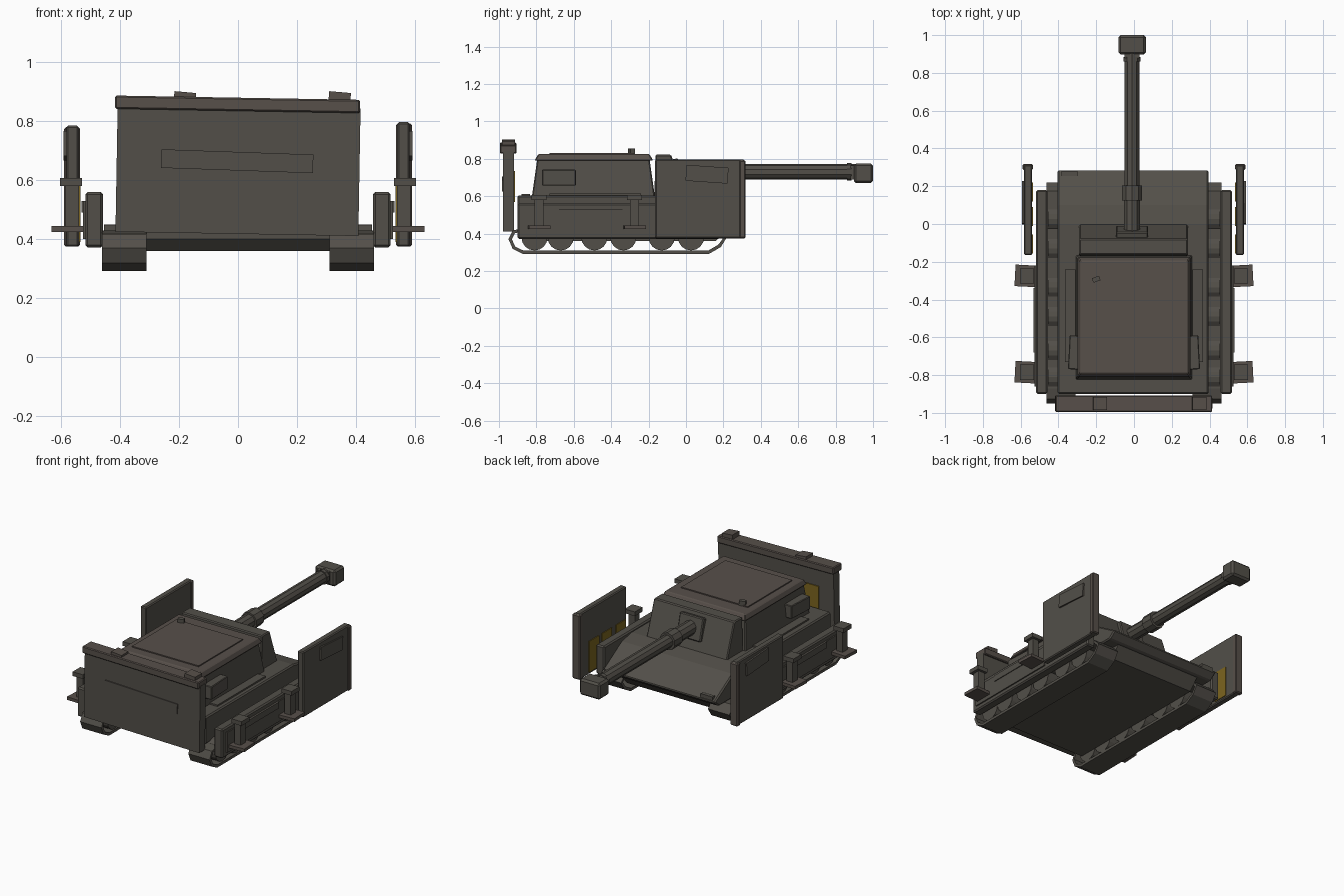
import bpy, bmesh, math
from mathutils import Matrix, Vector

if "Cube" in bpy.data.objects:
    bpy.data.objects.remove(bpy.data.objects["Cube"], do_unlink=True)


def material(name, rgb):
    m = bpy.data.materials.new(name)
    m.use_nodes = True
    m.diffuse_color = (*rgb, 1)
    m.node_tree.nodes["Principled BSDF"].inputs["Base Color"].default_value = (*rgb, 1)
    return m


GREY = material("olive grey steel", (0.085, 0.078, 0.066))
BROWN = material("brown grey steel", (0.095, 0.079, 0.068))
YELLOW = material("dark yellow", (0.20, 0.13, 0.014))


def finish(name, bm, mat, bevel=0.0):
    bmesh.ops.recalc_face_normals(bm, faces=bm.faces)
    mesh = bpy.data.meshes.new(name)
    bm.to_mesh(mesh)
    bm.free()
    mesh.materials.append(mat)
    ob = bpy.data.objects.new(name, mesh)
    bpy.context.collection.objects.link(ob)
    if bevel:
        b = ob.modifiers.new("edge bevel", 'BEVEL')
        b.width = bevel
        b.segments = 1
    return ob


def frustum(name, low, high, mat, bevel=0.0):
    """Solid between two level rectangles (x0, x1, y0, y1, z)."""
    bm = bmesh.new()
    for x0, x1, y0, y1, z in (low, high):
        for x, y in ((x0, y0), (x1, y0), (x1, y1), (x0, y1)):
            bm.verts.new((x, y, z))
    v = list(bm.verts)
    bm.faces.new(v[3::-1])
    bm.faces.new(v[4:])
    for i in range(4):
        j = (i + 1) % 4
        bm.faces.new((v[i], v[j], v[j + 4], v[i + 4]))
    return finish(name, bm, mat, bevel)


def box(name, x, y, z, mat=GREY, bevel=0.0, tilt=None):
    ob = frustum(name, (*x, *y, z[0]), (*x, *y, z[1]), mat, bevel)
    if tilt:  # axis and degrees, about the box centre
        c = Vector((sum(x) / 2, sum(y) / 2, sum(z) / 2))
        ob.data.transform(Matrix.Translation(c) @ Matrix.Rotation(math.radians(tilt[1]), 4, tilt[0])
                          @ Matrix.Translation(-c))
    return ob


def prism(name, x, profile, mat, bevel=0.0):
    """Side profile of (y, z) points, extruded across x."""
    bm = bmesh.new()
    face = bm.faces.new([bm.verts.new((x[0], y, z)) for y, z in profile])
    new = bmesh.ops.extrude_face_region(bm, geom=[face])["geom"]
    bmesh.ops.translate(bm, vec=(x[1] - x[0], 0, 0), verts=[g for g in new if isinstance(g, bmesh.types.BMVert)])
    return finish(name, bm, mat, bevel)


def cylinder(name, centre, radius, length, axis, sides, mat=GREY):
    bm = bmesh.new()
    turn = Matrix.Rotation(math.pi / 2, 4, 'Y' if axis == 'X' else 'X')
    bmesh.ops.create_cone(bm, cap_ends=True, segments=sides, radius1=radius, radius2=radius, depth=length,
                          matrix=Matrix.Translation(centre) @ turn)
    return finish(name, bm, mat)


def span(side, a, b):
    return tuple(sorted((side * a, side * b)))


# Hull: belly tub and upper body with sloped nose
prism("belly", (-0.31, 0.31), [(-0.90, 0.40), (-0.86, 0.36), (0.16, 0.36), (0.24, 0.45), (-0.90, 0.45)], GREY)
prism("hull", (-0.405, 0.395), [(-0.90, 0.43), (0.24, 0.43), (0.29, 0.47), (0.10, 0.585), (0.0, 0.605), (-0.90, 0.605)],
      GREY, 0.008)
box("rear_deck_plate", (-0.22, 0.20), (-0.88, -0.835), (0.60, 0.612))
box("nose_latch", (-0.385, -0.30), (0.255, 0.28), (0.475, 0.50))

# Turret: sloped body, roof, hatch plate and gun wedge
frustum("turret_body", (-0.31, 0.31, -0.825, -0.165, 0.59), (-0.285, 0.285, -0.795, -0.195, 0.80), GREY, 0.006)
frustum("turret_roof", (-0.30, 0.30, -0.81, -0.175, 0.79), (-0.285, 0.285, -0.79, -0.195, 0.825), BROWN, 0.005)
box("hatch_plate", (-0.245, 0.23), (-0.73, -0.28), (0.824, 0.832), BROWN)
prism("turret_front", (-0.29, 0.285), [(-0.17, 0.58), (0.005, 0.58), (-0.08, 0.822), (-0.163, 0.822)], GREY, 0.006)
box("roof_sight", (-0.22, -0.18), (-0.305, -0.28), (0.82, 0.855), tilt=('Z', 20))

# Gun
GX, GZ = -0.01, 0.73
box("gun_mount", (GX - 0.085, GX + 0.085), (-0.075, -0.025), (0.655, 0.80), bevel=0.006, tilt=('X', 14))
for part, y0, y1, r in (("barrel", -0.05, 0.91, 0.041), ("barrel_sleeve", -0.04, 0.14, 0.045),
                        ("barrel_collar", 0.125, 0.205, 0.056), ("barrel_tip_ring", 0.86, 0.885, 0.047)):
    cylinder(part, (GX, (y0 + y1) / 2, GZ), r, y1 - y0, 'Y', 10)
box("muzzle_block", (-0.083, 0.063), (0.897, 1.0), (0.67, 0.775), bevel=0.012)
box("muzzle_cap", (-0.05, 0.03), (0.88, 0.90), (0.69, 0.765))

# Rear shield with top rail, slot plate and knobs
LEAN = ('Y', 1.0)
box("rear_shield", (-0.412, 0.412), (-0.978, -0.92), (0.418, 0.85), tilt=LEAN)
box("shield_rail", (-0.417, 0.414), (-0.995, -0.907), (0.835, 0.88), BROWN, 0.005, LEAN)
box("shield_slot_plate", (-0.26, 0.255), (-0.984, -0.977), (0.633, 0.696), tilt=('Y', 2))
for i, x in enumerate((-0.18, 0.345)):
    box(f"rail_knob_{i}", (x - 0.037, x + 0.037), (-0.985, -0.915), (0.865, 0.899), BROWN, tilt=('Y', 5))

for s, label in ((1, "left"), (-1, "right")):
    # Running gear: track ribbon and wheels
    path = [(-0.87, 0.30), (-0.92, 0.325), (-0.94, 0.37), (-0.92, 0.41), (-0.87, 0.42),
            (0.17, 0.42), (0.21, 0.38), (0.18, 0.335), (0.12, 0.30)]
    bm = bmesh.new()
    rows = [[bm.verts.new((s * x, y, z)) for x in (0.31, 0.462)] for y, z in path]
    for a, b in zip(rows, rows[1:] + rows[:1]):
        bm.faces.new((a[0], a[1], b[1], b[0]))
    track = finish(f"{label}_track", bm, GREY)
    solid = track.modifiers.new("track thickness", 'SOLIDIFY')
    solid.thickness, solid.offset = 0.018, 0
    for i, y in enumerate((-0.81, -0.67, -0.49, -0.335, -0.13, 0.027)):
        cylinder(f"{label}_wheel_{i}", (s * 0.385, y, 0.38), 0.07, 0.14, 'X', 16)

    # Side skirt with raised plates
    box(f"{label}_skirt", span(s, 0.458, 0.518), (-0.90, 0.18), (0.372, 0.56), bevel=0.008)
    box(f"{label}_skirt_plate", span(s, 0.515, 0.526), (-0.86, -0.22), (0.40, 0.53))
    box(f"{label}_skirt_bar", span(s, 0.523, 0.531), (-0.68, -0.34), (0.49, 0.53))

    # Deck strip and turret bin
    box(f"{label}_deck_strip", span(s, 0.31, 0.365), (-0.73, -0.24), (0.60, 0.615))
    box(f"{label}_turret_bin", span(s, 0.285, 0.345), (-0.77, -0.59), (0.657, 0.742), bevel=0.004, tilt=('Z', s * 3))

    # Foot brackets: arm, foot, post and head
    for i, y in enumerate((-0.785, -0.275)):
        box(f"{label}_bracket_foot_{i}", span(s, 0.505, 0.63), (y - 0.057, y + 0.057), (0.424, 0.444), BROWN,
            tilt=('Z', s * 3))
        box(f"{label}_bracket_post_{i}", span(s, 0.54, 0.585), (y - 0.024, y + 0.024), (0.44, 0.585))
        box(f"{label}_bracket_head_{i}", span(s, 0.53, 0.603), (y - 0.04, y + 0.04), (0.58, 0.607))

    # Tall side shield with edge bar, sight plate and painted inner patches
    top = 0.797 if s > 0 else 0.785
    box(f"{label}_shield", span(s, 0.54, 0.582), (-0.165, 0.312), (0.375, top), bevel=0.006)
    box(f"{label}_shield_edge", span(s, 0.536, 0.59), (0.285, 0.318), (0.375, top - 0.005), BROWN, 0.006)
    box(f"{label}_shield_plate", span(s, 0.58, 0.592), (0.0, 0.225), (0.675, 0.76), tilt=('X', -4))
    for i, y in enumerate((0.12, -0.01, -0.155)):
        box(f"{label}_shield_patch_{i}", span(s, 0.535, 0.541), (y, y + 0.10), (0.39, 0.59), YELLOW)

    # Painted patch on the inner face of the rear shield
    box(f"{label}_rear_patch", span(s, 0.17, 0.305), (-0.921, -0.914), (0.57, 0.735), YELLOW)
